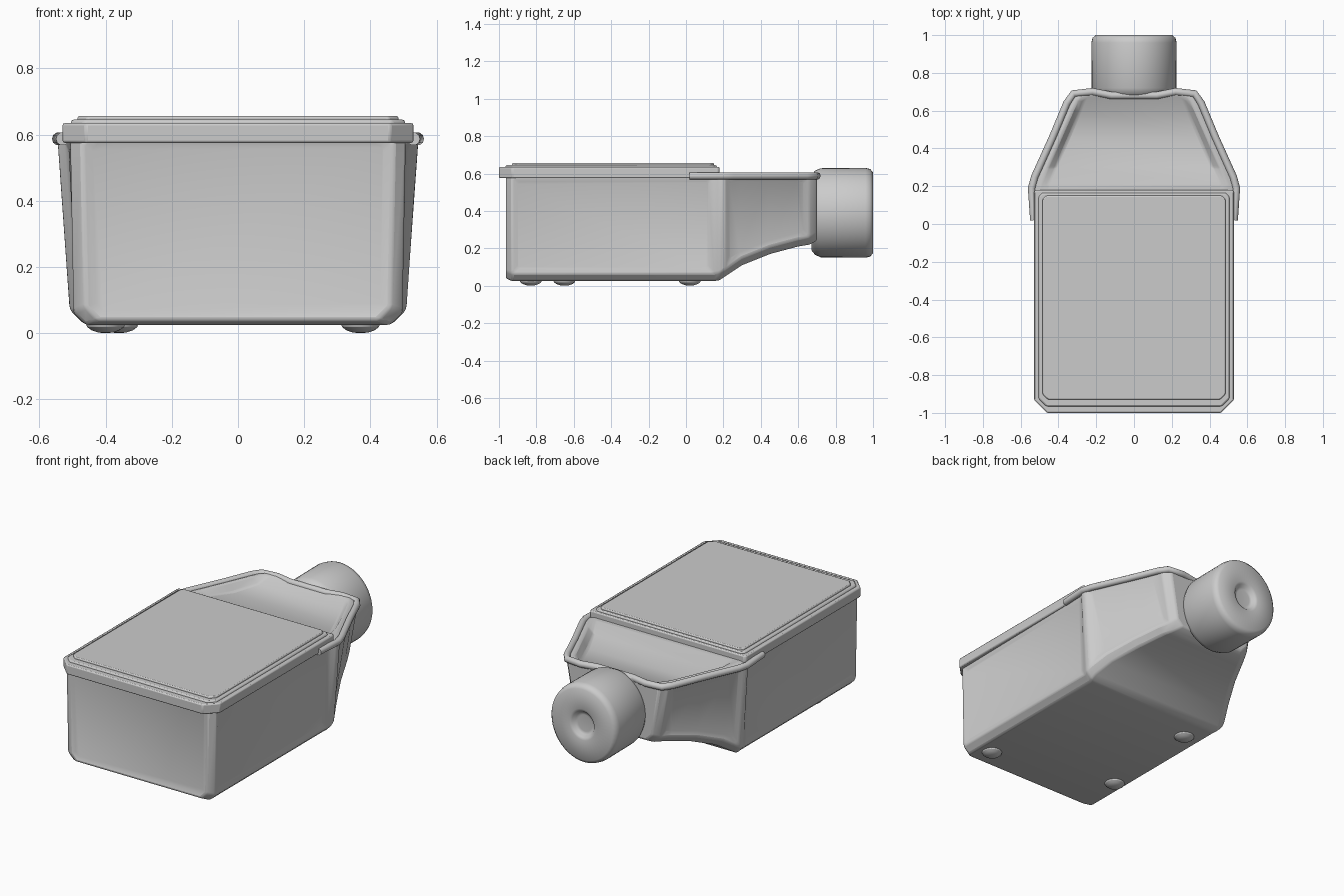
import bpy, bmesh, math

if "Cube" in bpy.data.objects:
    bpy.data.objects.remove(bpy.data.objects["Cube"], do_unlink=True)

grey = bpy.data.materials.new("plain grey")
grey.use_nodes = True
grey.diffuse_color = (0.6, 0.6, 0.6, 1)
grey.node_tree.nodes["Principled BSDF"].inputs["Base Color"].default_value = (0.6, 0.6, 0.6, 1)


def finish(name, bm, bevel=0, segments=2, angle=30):
    bmesh.ops.recalc_face_normals(bm, faces=bm.faces)
    mesh = bpy.data.meshes.new(name)
    bm.to_mesh(mesh)
    bm.free()
    obj = bpy.data.objects.new(name, mesh)
    bpy.context.collection.objects.link(obj)
    mesh.materials.append(grey)
    if bevel:
        mod = obj.modifiers.new("soft edges", 'BEVEL')
        mod.width, mod.segments = bevel, segments
        mod.limit_method, mod.angle_limit = 'ANGLE', math.radians(25)
    bpy.ops.object.select_all(action='DESELECT')
    obj.select_set(True)
    bpy.context.view_layer.objects.active = obj
    bpy.ops.object.shade_smooth_by_angle(angle=math.radians(angle))
    return obj


def slab(name, corners, z0, z1, bevel):
    bm = bmesh.new()
    face = bm.faces.new([bm.verts.new((x, y, z0)) for x, y in corners])
    new = bmesh.ops.extrude_face_region(bm, geom=[face])["geom"]
    for v in new:
        if isinstance(v, bmesh.types.BMVert):
            v.co.z = z1
    return finish(name, bm, bevel)


def clipped(w, y0, y1, c0, c1):
    right = [(w - c0, y0), (w, y0 + c0), (w, y1 - c1), (w - c1, y1)]
    return right + [(-x, y) for x, y in reversed(right)]


# Body lofted along its length: y, bottom half width, top half width, bottom z, dish depth
stations = [(-.965, .46, .47, .04, 0), (-.93, .50, .51, .025, 0), (.15, .50, .525, .025, 0),
            (.18, .51, .545, .03, 0), (.21, .505, .545, .05, 0), (.30, .46, .505, .11, .035),
            (.45, .385, .44, .17, .05), (.60, .32, .375, .21, .04), (.66, .29, .35, .22, .01),
            (.70, .26, .31, .24, 0)]
bm = bmesh.new()
rings = []
for y, wb, wt, zb, dip in stations:
    half = [(wb - .04, zb), (wb, zb + .04), (wt, .585), (wt - .05, .6), (wt - .09, .6 - dip)]
    ring = half + [(-x, z) for x, z in reversed(half)]
    rings.append([bm.verts.new((x, y, z)) for x, z in ring])
walls, shoulders = [], {1: [], 7: []}
for i, (a, b) in enumerate(zip(rings, rings[1:])):
    for k in range(len(a)):
        n = (k + 1) % len(a)
        face = bm.faces.new((a[k], a[n], b[n], b[k]))
        if k in (1, 7):
            if i == 1:
                walls.append(face)
            elif 4 <= i <= 7:
                shoulders[k].append(face)
front = bm.faces.new(rings[0])
bm.faces.new(list(reversed(rings[-1])))
bmesh.ops.recalc_face_normals(bm, faces=bm.faces)
# Sunken panels on the front, sides and shoulders
for panel in [[front]] + [[w] for w in walls] + list(shoulders.values()):
    bmesh.ops.inset_region(bm, faces=panel, thickness=.03, depth=-.012, use_even_offset=True)
finish("bottle_body", bm, .01, 2, 40)

# Lid flange and raised label panel
slab("top_flange", clipped(.53, -1, .18, .07, .01), .575, .635, .018)
slab("panel_step", clipped(.505, -.965, .165, .04, .02), .62, .645, .008)
slab("raised_panel", clipped(.485, -.93, .15, .03, .02), .63, .656, .006)

# Rounded rim along the shoulder
right = [(.53, .02), (.542, .19), (.525, .25), (.43, .46), (.355, .64), (.32, .69), (.22, .70), (.12, .68)]
path = right + [(-x, y) for x, y in reversed(right)]
curve = bpy.data.curves.new("shoulder_rim", 'CURVE')
curve.dimensions = '3D'
curve.bevel_depth, curve.bevel_resolution = .02, 3
curve.use_fill_caps = True
spline = curve.splines.new('POLY')
spline.points.add(len(path) - 1)
for p, (x, y) in zip(spline.points, path):
    p.co = (x, y, .587, 1)
rim = bpy.data.objects.new("shoulder_rim", curve)
bpy.context.collection.objects.link(rim)
curve.materials.append(grey)

# Screw cap turned around the long axis, with a dimpled end
profile = [(0, .67), (.20, .67), (.225, .69), (.238, .72), (.24, .96), (.234, .985), (.215, 1),
           (.095, 1), (.08, .995), (.066, .978), (.05, .974), (0, .98)]
bm = bmesh.new()
verts = [bm.verts.new((r, y, 0)) for r, y in profile]
edges = [bm.edges.new(pair) for pair in zip(verts, verts[1:])]
bmesh.ops.spin(bm, geom=verts + edges, cent=(0, 0, 0), axis=(0, 1, 0),
               angle=math.tau, steps=48, use_duplicate=False)
bmesh.ops.remove_doubles(bm, verts=bm.verts, dist=.0005)
cap = finish("screw_cap", bm, 0, 2, 45)
cap.location.z = .39
cap.scale.x = .94

# Low nubs under the base
for i, (x, y) in enumerate([(-.4, -.65), (.37, -.83), (-.36, .02)]):
    bm = bmesh.new()
    bmesh.ops.create_uvsphere(bm, u_segments=16, v_segments=8, radius=1)
    bmesh.ops.scale(bm, vec=(.06, .06, .03), verts=bm.verts)
    nub = finish(f"base_nub_{i + 1}", bm)
    nub.location = (x, y, .03)
